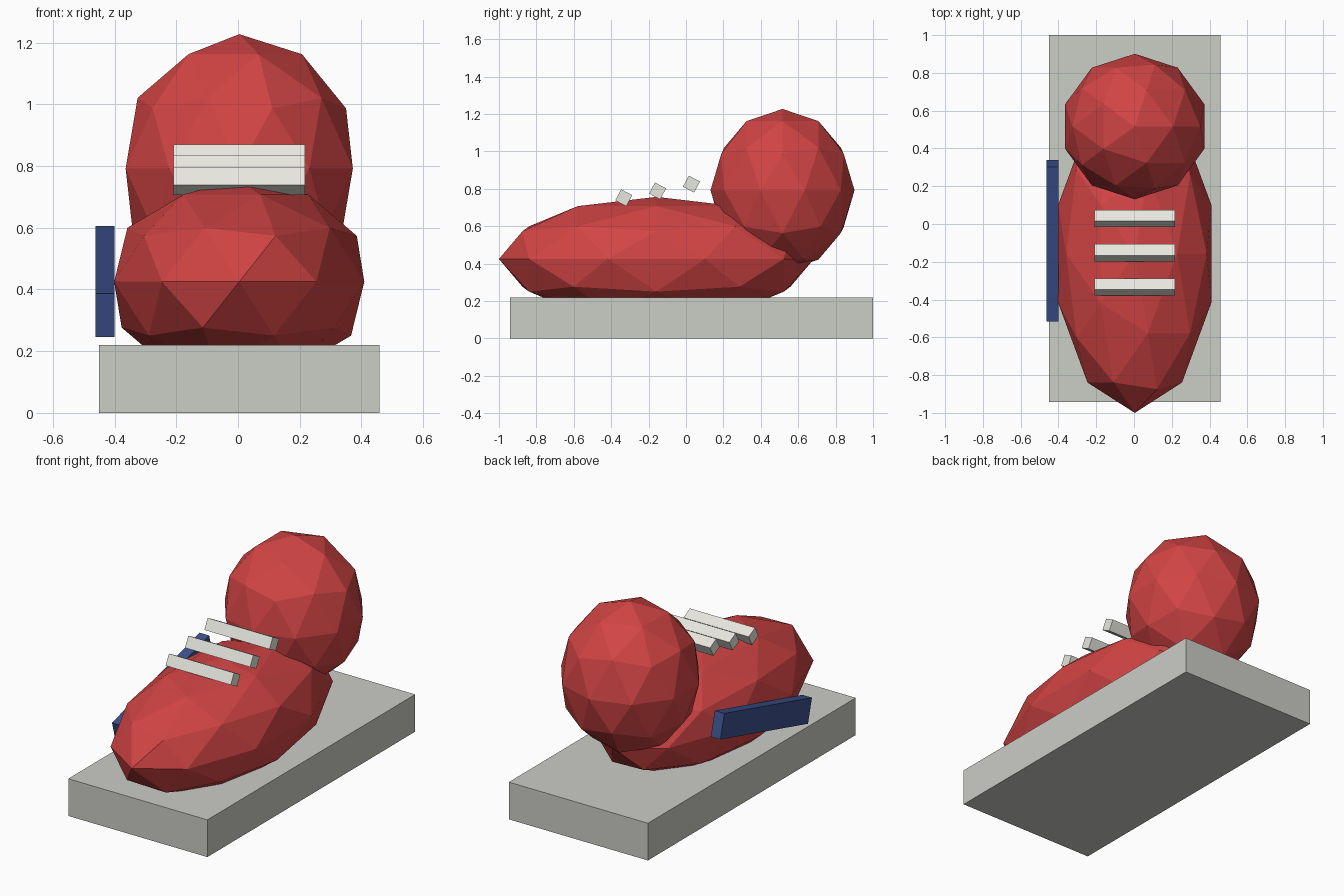
import bpy
from math import radians

if "Cube" in bpy.data.objects:
    bpy.data.objects.remove(bpy.data.objects["Cube"])

CX = 0.004  # shared centre line


def material(name, rgb):
    m = bpy.data.materials.new(name)
    m.diffuse_color = (*rgb, 1)
    m.use_nodes = True
    m.node_tree.nodes["Principled BSDF"].inputs["Base Color"].default_value = m.diffuse_color
    return m


RED = material("red", (0.645, 0.058, 0.058))
STONE = material("pale_grey", (0.60, 0.61, 0.565))
WHITE = material("off_white", (0.80, 0.80, 0.745))
BLUE = material("navy_blue", (0.045, 0.082, 0.262))


def finish(name, mat):
    ob = bpy.context.object
    ob.name = name
    ob.data.materials.append(mat)
    bpy.ops.object.transform_apply(location=False, rotation=False, scale=True)
    return ob


def blob(name, loc, radii, mat):
    bpy.ops.mesh.primitive_ico_sphere_add(subdivisions=2, radius=1, location=loc)
    bpy.context.object.scale = radii
    return finish(name, mat)


def box(name, loc, size, mat, tilt=0):
    bpy.ops.mesh.primitive_cube_add(size=1, location=loc, rotation=(radians(tilt), 0, 0))
    bpy.context.object.scale = size
    return finish(name, mat)


# Flat sole
box("sole", (CX, 0.029, 0.11), (0.91, 1.942, 0.22), STONE)

# Faceted shoe body and heel ball
blob("shoe_body", (CX, -0.158, 0.425), (0.426, 0.842, 0.332), RED)
blob("heel_ball", (CX, 0.516, 0.792), (0.387, 0.385, 0.435), RED)

# Three tilted lace bars rising towards the back
for i in range(3):
    box(f"lace_{i + 1}", (CX, -0.333 + 0.181 * i, 0.752 + 0.0365 * i),
        (0.426, 0.067, 0.067), WHITE, tilt=-28)

# Tilted stripe on the left side only
box("side_stripe", (-0.431, -0.089, 0.426), (0.062, 0.848, 0.145), BLUE, tilt=15)
